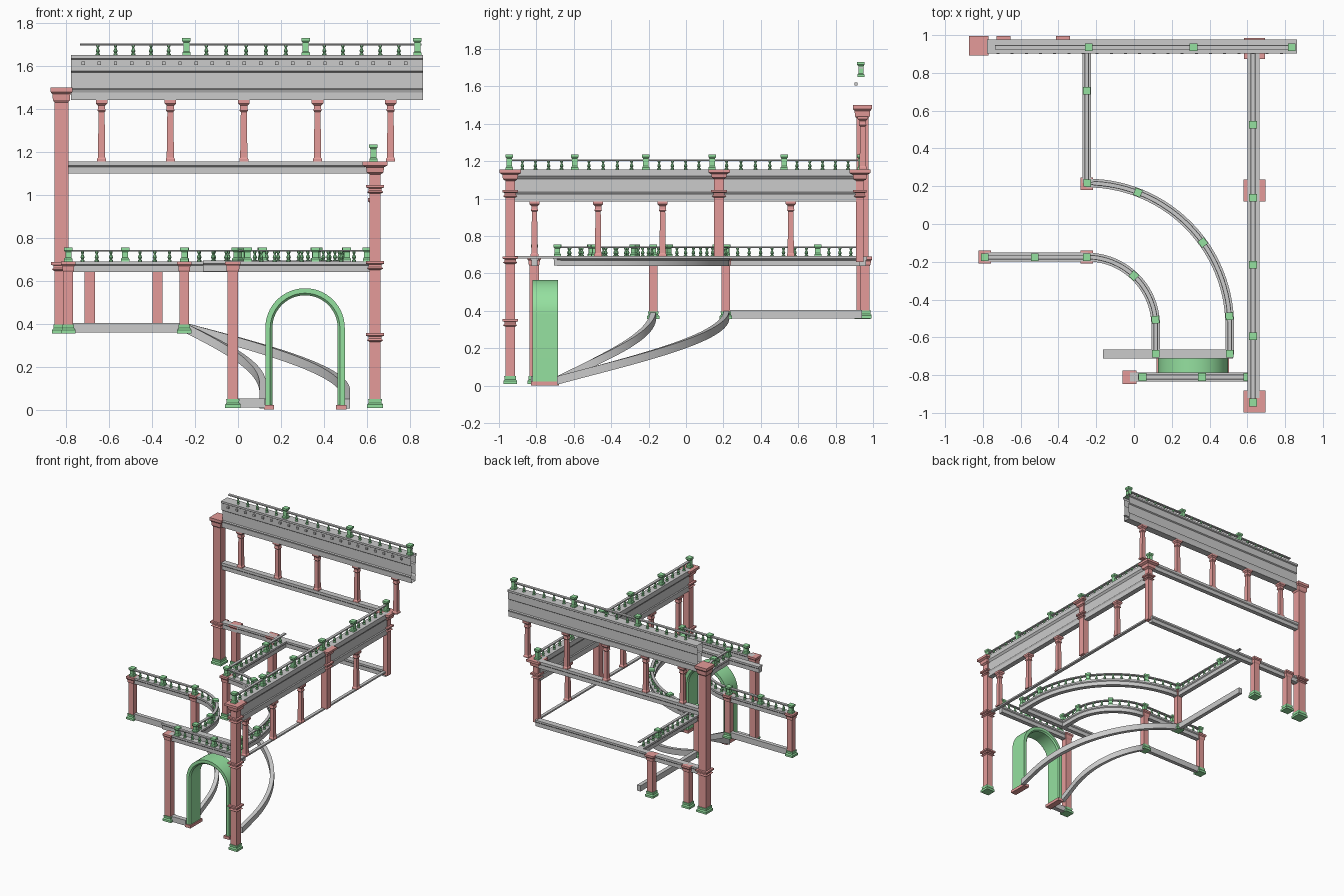
import bpy, bmesh, math
from mathutils import Vector

if "Cube" in bpy.data.objects:
    bpy.data.objects.remove(bpy.data.objects["Cube"])

def material(name, col):
    m = bpy.data.materials.new(name)
    m.diffuse_color = col
    m.use_nodes = True
    m.node_tree.nodes["Principled BSDF"].inputs["Base Color"].default_value = m.diffuse_color
    return m

PINK = material("pink", (0.78, 0.33, 0.32, 1))
GREEN = material("green", (0.3, 0.75, 0.35, 1))

def finish(bm, name, mat=None, smooth=False):
    bmesh.ops.recalc_face_normals(bm, faces=bm.faces)
    me = bpy.data.meshes.new(name)
    bm.to_mesh(me)
    bm.free()
    ob = bpy.data.objects.new(name, me)
    bpy.context.collection.objects.link(ob)
    if mat:
        me.materials.append(mat)
    if smooth:
        bpy.ops.object.select_all(action='DESELECT')
        ob.select_set(True)
        bpy.context.view_layer.objects.active = ob
        bpy.ops.object.shade_smooth_by_angle(angle=math.radians(30))
    return ob

def skin(bm, rings, caps=True):
    loops = [[bm.verts.new(p) for p in r] for r in rings]
    n = len(loops[0])
    for a, b in zip(loops, loops[1:]):
        for i in range(n):
            j = (i + 1) % n
            bm.faces.new((a[i], a[j], b[j], b[i]))
    if caps:
        bm.faces.new(loops[0][::-1])
        bm.faces.new(loops[-1])

def loft(bm, x, y, secs, n=4, ang=0.0):
    """Stack of regular sections (half width, z)."""
    k = 1 / math.cos(math.pi / n)
    skin(bm, [[(x + h * k * math.cos(ang + math.pi * (2 * i + 1) / n),
                y + h * k * math.sin(ang + math.pi * (2 * i + 1) / n), z)
               for i in range(n)] for h, z in secs])

def sweep(name, path, half, mat=None, caps=True, bm=None):
    """Sweep a symmetric half profile (half width, height) along a path."""
    own = bm is None
    bm = bm or bmesh.new()
    prof = half + [(-w, z) for w, z in reversed(half)]
    pts = [Vector(p) for p in path]
    rings = []
    for i, p in enumerate(pts):
        t = pts[min(i + 1, len(pts) - 1)] - pts[max(i - 1, 0)]
        nrm = Vector((-t.y, t.x, 0)).normalized()
        rings.append([p + nrm * w + Vector((0, 0, z)) for w, z in prof])
    skin(bm, rings, caps)
    if own:
        return finish(bm, name, mat, smooth=len(path) > 2)

def lengths(path):
    s = [0]
    for a, b in zip(path, path[1:]):
        s.append(s[-1] + math.dist(a, b))
    return s

def at(path, d):
    s = lengths(path)
    for i in range(len(path) - 1):
        if d <= s[i + 1] + 1e-6:
            a, b = Vector(path[i]), Vector(path[i + 1])
            return a.lerp(b, (d - s[i]) / (s[i + 1] - s[i])), math.atan2(b.y - a.y, b.x - a.x)
    return Vector(path[-1]), 0

def balustrade(name, path, posts, z, post_h=0.08, gap=0.07):
    total = lengths(path)[-1]
    bm = bmesh.new()
    for d in posts:
        p, a = at(path, d)
        h = post_h
        loft(bm, p.x, p.y, [(.019, z), (.019, z + .012), (.014, z + .018), (.014, z + h - .022),
                            (.02, z + h - .014), (.02, z + h)], 4, a)
    finish(bm, name + "_posts", GREEN)
    bm = bmesh.new()
    stops = sorted(set([0] + posts + [total]))
    for a, b in zip(stops, stops[1:]):
        n = round((b - a) / gap)
        for i in range(1, n):
            p, _ = at(path, a + (b - a) * i / n)
            loft(bm, p.x, p.y, [(.010, z), (.010, z + .006), (.005, z + .009), (.010, z + .019),
                                (.004, z + .034), (.008, z + .041), (.008, z + .046)], 8)
    finish(bm, name + "_balusters", GREEN, True)
    sweep(name + "_rail", [(p[0], p[1], z + .045) for p in path],
          [(.010, 0), (.012, .004), (.010, .009)])

def column(name, x, y, z0, z1, h, cap, base=False, rings=(), cap_h=.05):
    """Square column with moulded cap, optional rings and green base."""
    secs = [(h, z0 + (.04 if base else 0))]
    for r in rings:
        secs += [(h, r - .025), (h + .012, r - .018), (h + .004, r - .010),
                 (h + .004, r), (h + .016, r + .004), (h + .016, r + .016), (h, r + .016)]
    secs += [(h, z1 - cap_h), (h + (cap - h) * .4, z1 - cap_h * .85), (h + (cap - h) * .5, z1 - cap_h * .45),
             (cap, z1 - cap_h * .3), (cap, z1)]
    bm = bmesh.new()
    loft(bm, x, y, secs)
    finish(bm, name, PINK)
    if base:
        bm = bmesh.new()
        b = h + .011
        loft(bm, x, y, [(b, z0), (b, z0 + .016), (h + .004, z0 + .024), (h + .006, z0 + .042)])
        finish(bm, name + "_base", GREEN)

def small_column(name, x, y, z0, z1):
    bm = bmesh.new()
    loft(bm, x, y, [(.021, z0), (.021, z0 + .012), (.017, z0 + .018), (.014, z1 - .055), (.02, z1 - .048),
                    (.017, z1 - .04), (.017, z1 - .025), (.027, z1 - .015), (.027, z1)])
    finish(bm, name, PINK)

BEAM = [(.017, 0), (.017, .03), (.023, .036), (.023, .05)]

# Back wall: beams and entablature
sweep("back_low_beam", [(-.79, .945, .64), (.63, .945, .64)], BEAM)
sweep("back_mid_beam", [(-.79, .945, 1.10), (.62, .945, 1.10)], BEAM[:3] + [(.023, .056)])
sweep("back_entablature", [(-.778, .94, 1.44), (.862, .94, 1.44)],
      [(.027, 0), (.027, .035), (.033, .05), (.022, .054), (.022, .13), (.03, .136), (.03, .19), (.038, .195), (.038, .21)],
      caps=False)
bm = bmesh.new()
for i in range(21):
    loft(bm, -.72 + .075 * i, .908, [(.008, 1.605), (.008, 1.62)])
finish(bm, "dentils")
for x in (-.635, -.315, .027, .37, .71):
    small_column("upper_column", x, .945, 1.155, 1.44)
balustrade("roof_balustrade", [(-.735, .935), (.855, .935)], [.495, 1.05, 1.57], 1.65, .08, .088)

# Back wall columns
column("tall_corner_column", -.822, .943, .355, 1.50, .032, .051, True, (.67,), .07)
for x in (-.69, -.375):
    column("back_pilaster", x, .958, .36, .69, .024, .037, True)

# Right wall: beam, entablature, columns
sweep("right_thin_beam", [(.63, -.92, .68), (.63, .94, .68)], [(.012, 0), (.012, .012)])
sweep("right_entablature", [(.632, -.92, .985), (.632, .93, .985)],
      [(.02, 0), (.02, .035), (.026, .045), (.02, .05), (.02, .12), (.032, .135), (.032, .17)])
for y in (-.81, -.47, -.125, .56):
    small_column("right_small_column", .632, y, .69, .985)
column("front_corner_column", .638, -.94, .008, 1.155, .026, .058, True, (.34, .675, 1.03), .06)
column("right_mid_column", .638, .177, .69, 1.155, .026, .058, False, (1.03,), .05)
column("back_corner_column", .638, .93, .66, 1.155, .02, .056, False, (1.03,), .06)
balustrade("right_balustrade", [(.63, -.95), (.63, .945)], [.005, .355, .735, 1.09, 1.475, 1.885], 1.155, .08, .072)

# Front gallery with arch
sweep("front_gallery_beam", [(-.02, -.81, .64), (.62, -.81, .64)], BEAM)
sweep("inner_gallery_beam", [(-.163, -.688, .643), (.525, -.688, .643)], BEAM)
column("front_gallery_column", -.024, -.812, .008, .69, .025, .036, True)
sweep("front_curb", [(0, -.81, .01), (.125, -.81, .01)], [(.018, 0), (.018, .042)])
balustrade("front_balustrade", [(.02, -.81), (.615, -.81)], [.025, .34, .58], .69, .065, .065)

C, SPRING, R_OUT, R_IN = .312, .38, .185, .152
line = [(-1, 0, .02)] + [(-math.cos(math.pi * i / 32), math.sin(math.pi * i / 32), SPRING)
                         for i in range(33)] + [(1, 0, .02)]
bm = bmesh.new()
skin(bm, [[(C + c * r, y, z + s * r) for r, y in
           ((R_OUT, -.82), (R_IN + .01, -.82), (R_IN, -.81), (R_IN, -.695), (R_IN + .01, -.685), (R_OUT, -.685))]
          for c, s, z in line])
finish(bm, "arch", GREEN, True)
for s in (-1, 1):
    bm = bmesh.new()
    xs, ys = (C + s * .168 - .024, C + s * .168 + .024), (-.828, -.678)
    skin(bm, [[(xs[0], ys[0], z), (xs[1], ys[0], z), (xs[1], ys[1], z), (xs[0], ys[1], z)] for z in (0, .022)])
    finish(bm, "arch_foot", PINK)

# Curved balconies with balustrades, and stair stringers below
def quarter(r, n=28):
    return [(-.25 + r * math.sin(math.pi / 2 * i / n), -.54 + r * math.cos(math.pi / 2 * i / n))
            for i in range(n + 1)]

for tag, start, r, posts in (
        ("outer", (-.25, .94), .757, [.235, .725, 1.0, 1.44, 1.86, 2.06]),
        ("inner", (-.79, -.175), .365, [0, .265, .54, .814, 1.08, 1.26])):
    arc = quarter(r)
    end = (arc[-1][0], -.69)
    curve = arc + [end]
    # straight and curved parts are separate so the corner stays square
    sweep(tag + "_straight_floor", [(*start, .64), (*arc[0], .64)], BEAM)
    sweep(tag + "_curved_floor", [(*p, .64) for p in curve], BEAM)
    balustrade(tag + "_balustrade", [start] + curve, posts, .69, .065, .062)
    sweep(tag + "_low_beam", [(*start, .358), (*arc[0], .358)], [(.015, 0), (.015, .045)])
    s = lengths(curve)
    sweep(tag + "_stair_stringer", [(*p, .355 * (1 - d / s[-1]) + .005) for p, d in zip(curve, s)],
          [(.015, 0), (.015, .045)])

for x, y in ((-.25, .213), (-.25, -.175), (-.79, -.175)):
    column("terrace_column", x, y, .355, .69, .022, .034, True)
